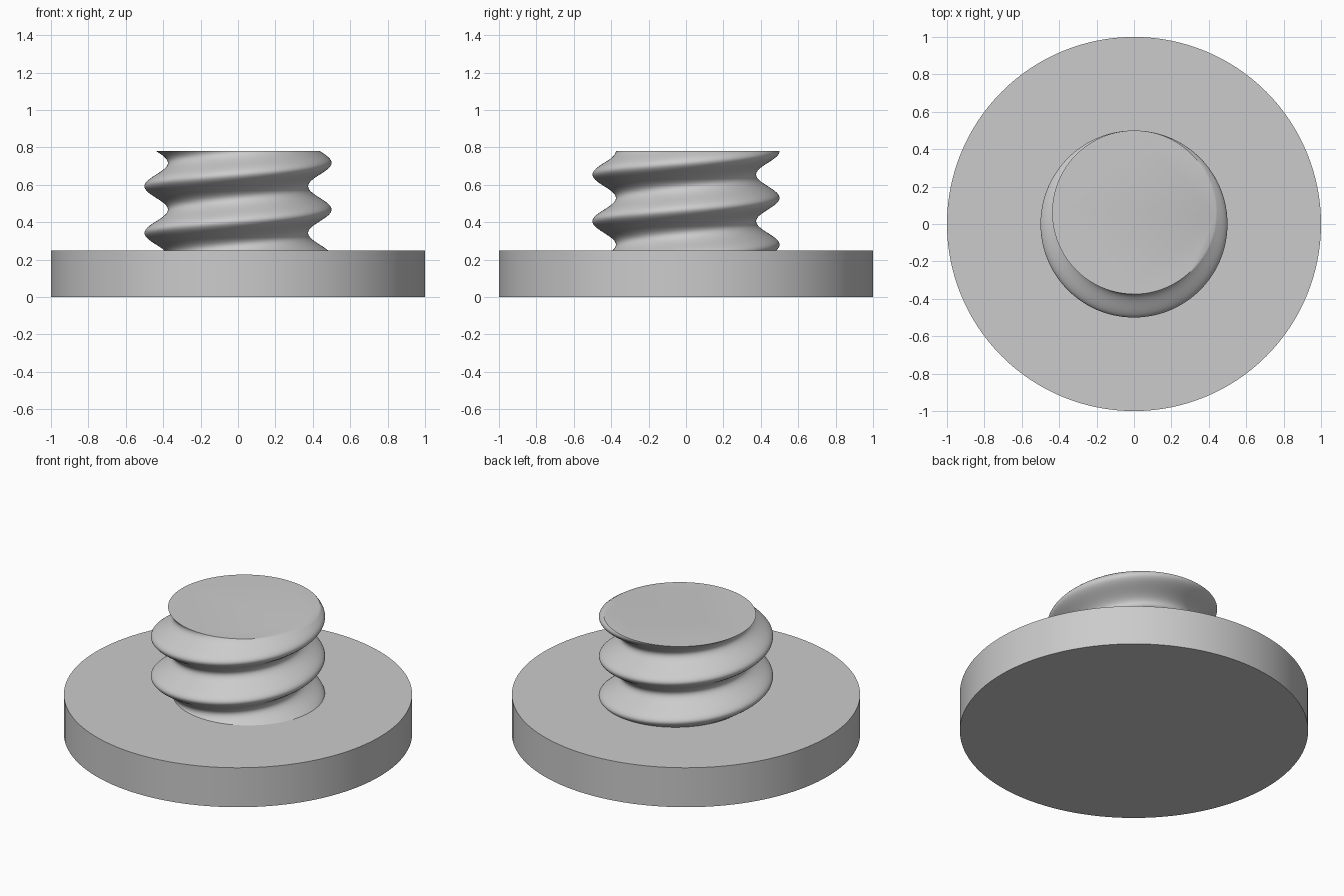
import bpy, bmesh, math

cube = bpy.data.objects.get("Cube")
if cube:
    bpy.data.objects.remove(cube, do_unlink=True)

BASE_TOP, TOP = 0.25, 0.78
PITCH = 0.25             # rise per turn of the thread
CORE, OFFSET = 0.4375, 0.0625

grey = bpy.data.materials.new("plain_grey")
grey.use_nodes = True
colour = (0.6, 0.6, 0.6, 1)
grey.diffuse_color = colour
grey.node_tree.nodes["Principled BSDF"].inputs["Base Color"].default_value = colour


def add_stack(name, rings, sides, angle):
    """Skin a stack of circles given as (x, y, z, radius), capped at both ends."""
    bm = bmesh.new()
    loops = []
    for x, y, z, r in rings:
        steps = [math.tau * i / sides for i in range(sides)]
        loops.append([bm.verts.new((x + r * math.cos(a), y + r * math.sin(a), z))
                      for a in steps])
    for low, high in zip(loops, loops[1:]):
        for i in range(sides):
            j = (i + 1) % sides
            bm.faces.new((low[i], low[j], high[j], high[i]))
    bm.faces.new(loops[0][::-1])
    bm.faces.new(loops[-1])
    mesh = bpy.data.meshes.new(name)
    bm.to_mesh(mesh)
    bm.free()
    mesh.materials.append(grey)
    obj = bpy.data.objects.new(name, mesh)
    bpy.context.collection.objects.link(obj)
    bpy.ops.object.select_all(action="DESELECT")
    obj.select_set(True)
    bpy.context.view_layer.objects.active = obj
    bpy.ops.object.shade_smooth_by_angle(angle=math.radians(angle))
    return obj


# Round base plate
add_stack("base_plate", [(0, 0, 0, 1), (0, 0, BASE_TOP, 1)], 128, 30)

# Threaded stud: an off-centre circle twisted as it rises
start, layers = BASE_TOP - 0.01, 120
rings = []
for k in range(layers + 1):
    z = start + (TOP - start) * k / layers
    turn = math.pi / 2 + math.tau * (z - TOP) / PITCH
    rings.append((OFFSET * math.cos(turn), OFFSET * math.sin(turn), z, CORE))
add_stack("threaded_stud", rings, 128, 40)
